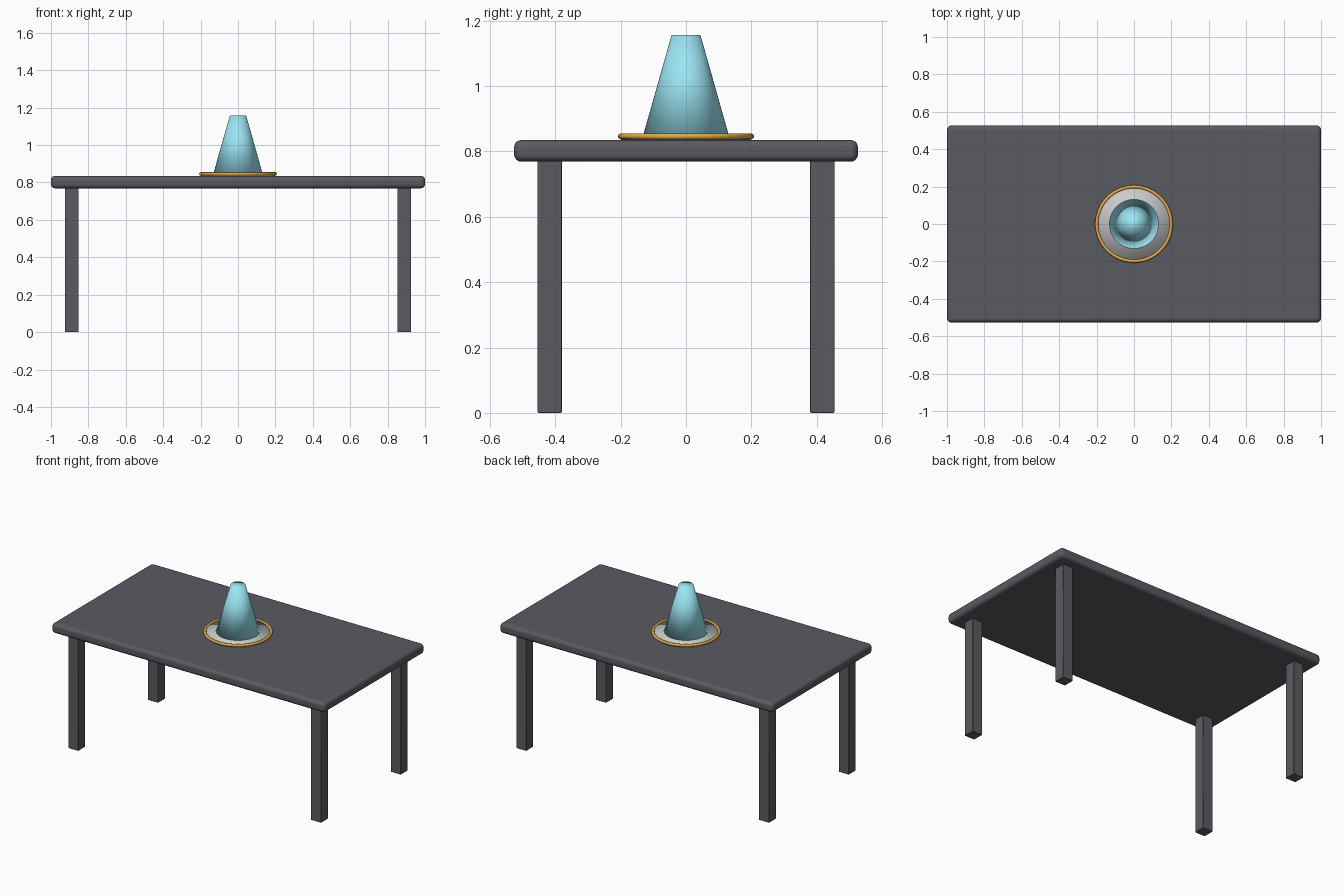
import bpy

if "Cube" in bpy.data.objects:
    bpy.data.objects.remove(bpy.data.objects["Cube"])


def material(name, color):
    mat = bpy.data.materials.new(name)
    mat.diffuse_color = (*color, 1)
    mat.use_nodes = True
    mat.node_tree.nodes["Principled BSDF"].inputs["Base Color"].default_value = mat.diffuse_color
    return mat


def finish(name, mat=None):
    obj = bpy.context.object
    obj.name = name
    if mat:
        obj.data.materials.append(mat)
    return obj


def box(name, center, size, bevel, segments, mat):
    bpy.ops.mesh.primitive_cube_add(size=1, location=center)
    obj = finish(name, mat)
    obj.scale = size
    bpy.ops.object.transform_apply(location=False, rotation=False, scale=True)
    mod = obj.modifiers.new("rounded_edges", 'BEVEL')
    mod.width = bevel
    mod.segments = segments
    bpy.ops.object.shade_smooth_by_angle()
    return obj


dark = material("dark_wood", (0.10, 0.105, 0.12))
gold = material("gold", (0.75, 0.40, 0.07))
aqua = material("aqua_glass", (0.33, 0.78, 0.90))

# Table top with rounded edges
box("table_top", (0, 0, 0.802), (2, 1.052, 0.066), 0.022, 5, dark)

# Four square legs, set in from the corners
for side, x in (("left", -0.889), ("right", 0.889)):
    for end, y in (("front", -0.417), ("back", 0.417)):
        box(f"{end}_{side}_leg", (x, y, 0.387), (0.074, 0.074, 0.774), 0.003, 2, dark)

# Plate disc
bpy.ops.mesh.primitive_cylinder_add(vertices=64, radius=0.198, depth=0.014,
                                    location=(0, 0, 0.841))
finish("plate")
bpy.ops.object.shade_smooth()

# Gold rim of the plate
bpy.ops.mesh.primitive_torus_add(major_radius=0.199, minor_radius=0.009,
                                 major_segments=64, minor_segments=12,
                                 location=(0, 0, 0.846))
finish("plate_rim", gold)
bpy.ops.object.shade_smooth()

# Tapered vase, shaded softly across its ends
bpy.ops.mesh.primitive_cone_add(vertices=64, radius1=0.132, radius2=0.044,
                                depth=0.311, location=(0, 0, 1.0015))
finish("vase", aqua)
bpy.ops.object.shade_smooth()
